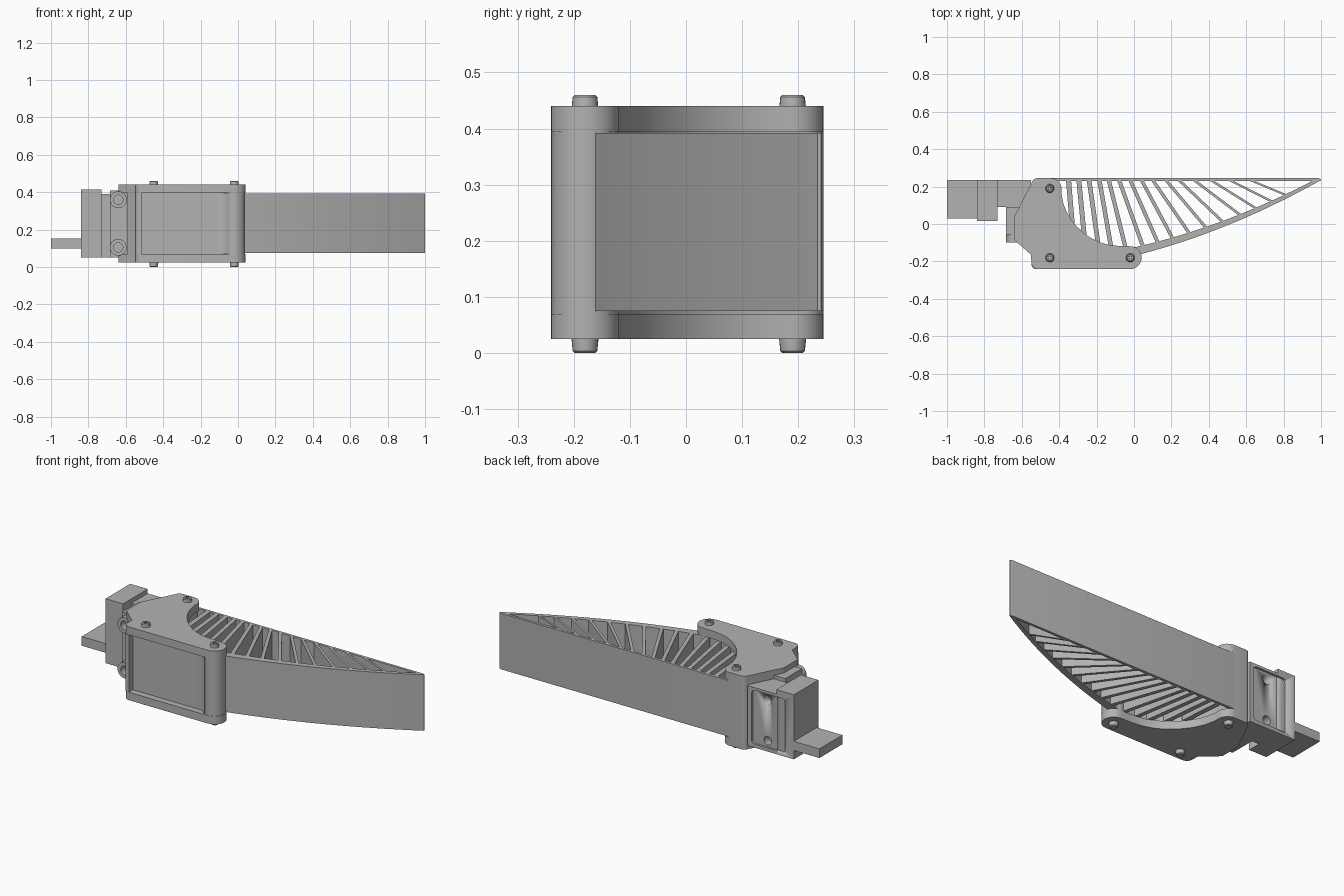
import bpy, bmesh, math
from mathutils import Vector

old = bpy.data.objects.get("Cube")
if old:
    bpy.data.objects.remove(old, do_unlink=True)

grey = bpy.data.materials.new("plain_grey")
grey.use_nodes = True
grey.diffuse_color = (0.45, 0.45, 0.45, 1)
grey.node_tree.nodes["Principled BSDF"].inputs["Base Color"].default_value = (0.45, 0.45, 0.45, 1)


def finish(name, bm):
    bmesh.ops.recalc_face_normals(bm, faces=bm.faces)
    me = bpy.data.meshes.new(name)
    bm.to_mesh(me)
    bm.free()
    me.materials.append(grey)
    ob = bpy.data.objects.new(name, me)
    bpy.context.collection.objects.link(ob)
    bpy.ops.object.select_all(action='DESELECT')
    ob.select_set(True)
    bpy.context.view_layer.objects.active = ob
    bpy.ops.object.shade_smooth_by_angle(angle=math.radians(30))
    return ob


def add_prism(bm, pts, a, b, axis='z'):
    """Extrude an outline along z (x,y points) or along y (x,z points)."""
    put = (lambda p, h: (p[0], p[1], h)) if axis == 'z' else (lambda p, h: (p[0], h, p[1]))
    lo = [bm.verts.new(put(p, a)) for p in pts]
    hi = [bm.verts.new(put(p, b)) for p in pts]
    bm.faces.new(lo)
    bm.faces.new(hi)
    for i in range(len(pts)):
        j = (i + 1) % len(pts)
        bm.faces.new((lo[i], lo[j], hi[j], hi[i]))


def prism(name, pts, a, b, axis='z'):
    bm = bmesh.new()
    add_prism(bm, pts, a, b, axis)
    return finish(name, bm)


def rect(x0, x1, y0, y1):
    return [(x0, y0), (x1, y0), (x1, y1), (x0, y1)]


def rounded(corners, n=6):
    """Outline from (x, y, radius) corners; radius 0 stays sharp."""
    out = []
    for i, (x, y, r) in enumerate(corners):
        p = Vector((x, y))
        if r == 0:
            out.append((x, y))
            continue
        u = (Vector(corners[i - 1][:2]) - p).normalized()
        v = (Vector(corners[(i + 1) % len(corners)][:2]) - p).normalized()
        half = u.angle(v) / 2
        c = p + (u + v).normalized() * (r / math.sin(half))
        s = p + u * (r / math.tan(half)) - c
        e = p + v * (r / math.tan(half)) - c
        for k in range(n + 1):
            d = s.lerp(e, k / n).normalized() * r
            out.append(tuple(c + d))
    return out


def lathe(name, profile, loc=(0, 0, 0), along_y=False, n=24):
    bm = bmesh.new()
    vs = [bm.verts.new((r, 0, z)) for r, z in profile]
    es = [bm.edges.new(p) for p in zip(vs, vs[1:])]
    bmesh.ops.spin(bm, geom=vs + es, cent=(0, 0, 0), axis=(0, 0, 1),
                   angle=2 * math.pi, steps=n, use_duplicate=False)
    bmesh.ops.remove_doubles(bm, verts=bm.verts, dist=1e-5)
    for v in bm.verts:
        x, y, z = v.co
        v.co = Vector((x, z, y) if along_y else (x, y, z)) + Vector(loc)
    return finish(name, bm)


def cut(ob, cutter):
    m = ob.modifiers.new("cut", 'BOOLEAN')
    m.operation, m.solver, m.object = 'DIFFERENCE', 'EXACT', cutter
    bpy.context.view_layer.objects.active = ob
    # the sharp-edge pass is already stored on the mesh
    bpy.ops.object.modifier_apply(modifier=m.name)
    bpy.data.objects.remove(cutter, do_unlink=True)


# Bracket plates: concave inner arc, round lobe at the front pivot
SCREWS = [(-0.45, 0.19), (-0.45, -0.18), (-0.02, -0.18)]
ARC = [(-0.388, 0.16), (-0.378, 0.11), (-0.36, 0.065), (-0.335, 0.023), (-0.305, -0.014), (-0.27, -0.046),
       (-0.235, -0.072), (-0.195, -0.093), (-0.155, -0.107), (-0.11, -0.115), (-0.065, -0.118)]


def lobe(r=0.061, start=90, end=-90):
    cx, cy = SCREWS[2]
    return [(cx + r * math.cos(math.radians(start + (end - start) * k / 14)),
             cy + r * math.sin(math.radians(start + (end - start) * k / 14))) for k in range(15)]


LEFT = [(-0.515, -0.242, 0.04), (-0.55, -0.165, 0.01), (-0.64, -0.085, 0.015), (-0.64, 0.04, 0.02)]
BACK = [(-0.535, 0.245, 0.03), (-0.388, 0.245, 0.055)]
sharp = lambda pts: [(x, y, 0) for x, y in pts]
plate_pts = rounded(BACK + sharp(ARC + lobe()) + [(-0.548, -0.241, 0.035)] + LEFT[1:])
prism("lower_plate", plate_pts, 0.025, 0.07)
prism("upper_plate", plate_pts, 0.395, 0.44)

# Bracket core between the plates, with a recessed front panel
core_arc = [(x - 0.015, y - 0.012) for x, y in ARC]
core_pts = rounded([(-0.535, 0.245, 0.03), (-0.41, 0.245, 0.04)] + sharp(core_arc)
                   + sharp([(-0.06, -0.13), (-0.06, -0.205), (-0.515, -0.205), (-0.515, -0.241)])
                   + [(-0.548, -0.241, 0.025), (-0.55, -0.165, 0.01)]
                   + sharp([(-0.592, -0.125), (-0.592, -0.06), (-0.64, -0.06), (-0.64, 0.04)]))
prism("bracket_core", core_pts, 0.07, 0.395)

# Round pivot column and the fillet that leads into the panel
prism("pivot_column", lobe(0.06, 180, -180 + 360 / 15), 0.07, 0.395)
prism("pivot_fillet", [(-0.11, -0.15), (-0.11, -0.206), (-0.085, -0.209), (-0.065, -0.22),
                       (-0.045, -0.235), (-0.02, -0.15)], 0.073, 0.392)

# Cross-recess screws through both plates
for i, (x, y) in enumerate(SCREWS):
    screw = lathe(f"screw_{i + 1}", [(0, 0), (0.018, 0), (0.022, 0.004), (0.024, 0.025), (0.024, 0.435),
                                     (0.022, 0.456), (0.018, 0.46), (0, 0.46)], (x, y, 0))
    w, l = 0.0035, 0.014
    cross = [(-w, -l), (w, -l), (w, -w), (l, -w), (l, w), (w, w),
             (w, l), (-w, l), (-w, w), (-l, w), (-l, -w), (-w, -w)]
    for a, b in ((-0.01, 0.01), (0.45, 0.47)):
        cut(screw, prism("cross_cutter", [(x + p, y + q) for p, q in cross], a, b))

# Flexible finger: flat back wall, bowed front wall, slanted ribs
FZ0, FZ1 = 0.075, 0.392


def front_y(x):
    return -0.16 + 0.4115 * (x - 0.04) - 0.156 * (x - 0.04) * (1 - x)


def inner_y(x):
    return min(front_y(x) + 0.045 - 0.025 * max(x, 0), 0.24)


prism("finger_back_wall", [(-0.46, 0.23), (0.97, 0.23), (1, 0.234), (0.998, 0.241), (0.985, 0.245),
                           (-0.46, 0.245)], FZ0, FZ1)
xs = [-0.03 + 1.03 * i / 28 for i in range(29)]
prism("finger_front_wall", [(x, front_y(x)) for x in xs] + [(x, inner_y(x)) for x in reversed(xs)], FZ0, FZ1)

TOPS = [-0.35, -0.295, -0.24, -0.185, -0.135, -0.08, -0.02, 0.04, 0.10, 0.17, 0.24, 0.32, 0.41, 0.51, 0.62]
FEET = [-0.33, -0.265, -0.19, -0.12, -0.04, 0.05, 0.13, 0.21, 0.30, 0.39, 0.48, 0.575, 0.66, 0.745, 0.82]


def foot_y(x):
    if x >= -0.04:
        return inner_y(x) - 0.012
    for (x0, y0), (x1, y1) in zip(ARC, ARC[1:]):
        if x0 <= x <= x1:
            return y0 + (y1 - y0) * (x - x0) / (x1 - x0) - 0.025


bm = bmesh.new()
for i, (t, f) in enumerate(zip(TOPS, FEET)):
    w = 0.0135 - 0.0006 * i
    a, b = Vector((t, 0.235)), Vector((f, foot_y(f)))
    d = (b - a).normalized()
    n = Vector((-d.y, d.x)) * w
    add_prism(bm, [a - n, b - n, b + n, a + n], FZ0, FZ1)
finish("finger_ribs", bm)

# Mounting block, web and flange, with a recessed back panel and two holes
mount = prism("mount_web", [(-0.735, 0.09), (-0.685, 0.09), (-0.685, -0.06), (-0.59, -0.06),
                            (-0.55, 0.19), (-0.55, 0.235), (-0.735, 0.235)], 0.05, 0.39)
block = prism("mount_block", [(-0.84, 0.015), (-0.73, 0.015), (-0.73, 0.235), (-0.84, 0.235)], 0.05, 0.415)
panel = rounded([(-0.785, 0.07, 0.02), (-0.575, 0.07, 0.02), (-0.575, 0.375, 0.02), (-0.785, 0.375, 0.02)])
for ob in (mount, block):
    cut(ob, prism("panel_cutter", panel, 0.223, 0.26, 'y'))
for z in (0.105, 0.36):
    ring = [(-0.668 + 0.024 * math.cos(k * math.pi / 12), min(z, 0.335) + 0.024 * math.sin(k * math.pi / 12))
            for k in range(24)]
    cut(mount, prism("hole_cutter", ring, 0.18, 0.26, 'y'))

# Front bosses with sunk holes
for side, z in (("lower", 0.105), ("upper", 0.36)):
    lathe(f"{side}_boss", [(0, 0.05), (0.025, 0.05), (0.025, 0.0), (0.045, 0.0), (0.045, 0.06), (0, 0.06)],
          (-0.64, -0.1, z), along_y=True)
    z0, z1 = (0.055, 0.155) if side == "lower" else (0.31, 0.41)
    prism(f"{side}_boss_lug", rect(-0.685, -0.6, -0.06, 0.09), z0, z1)

# Tongue at the end
prism("tongue", rect(-1, -0.83, 0.03, 0.235), 0.10, 0.152)
